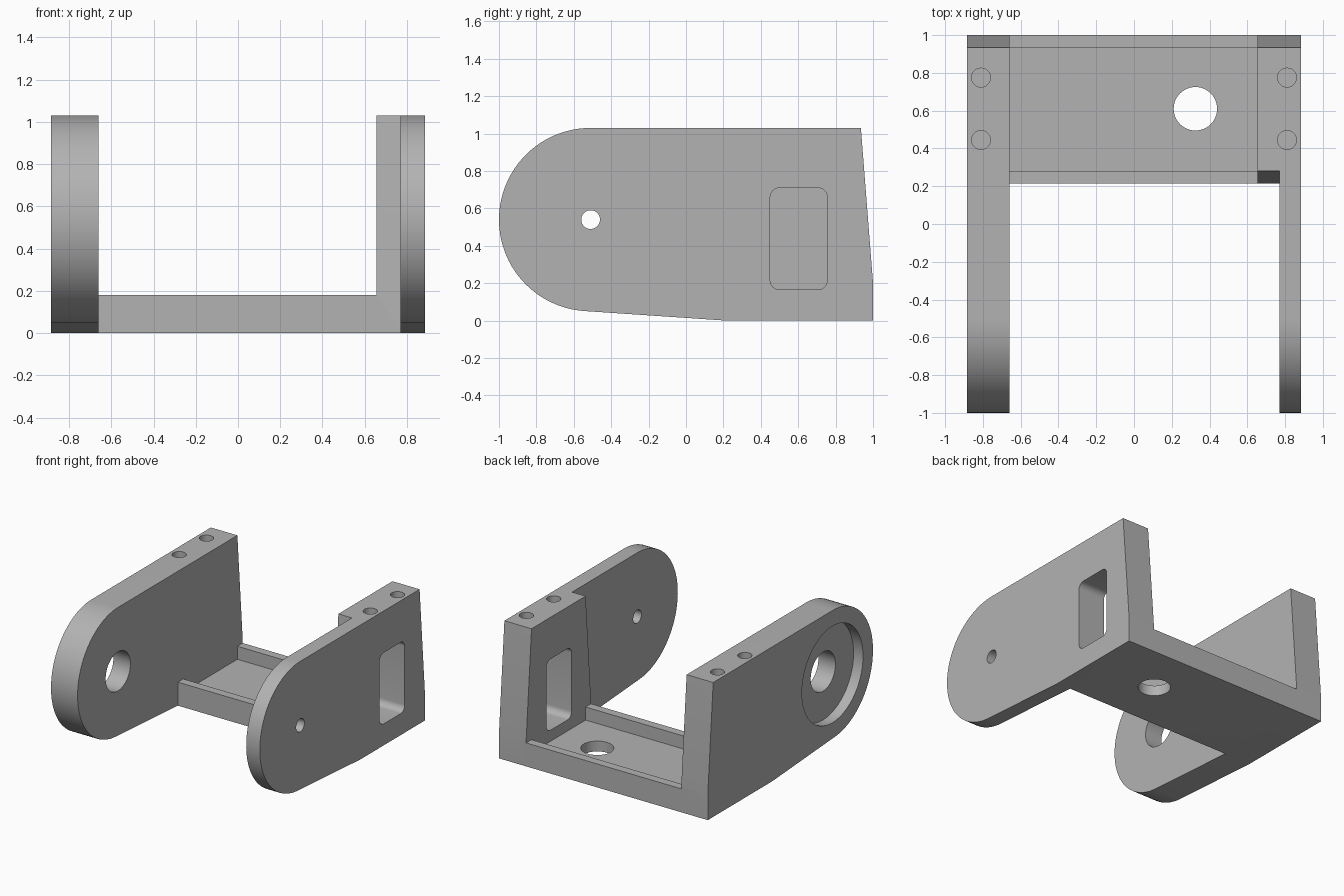
import bpy
import bmesh
from math import sin, cos, radians
from mathutils import Matrix

old = bpy.data.objects.get("Cube")
if old:
    bpy.data.objects.remove(old, do_unlink=True)

grey = bpy.data.materials.new("plain grey")
grey.use_nodes = True
COLOUR = (0.45, 0.45, 0.45, 1)
grey.diffuse_color = COLOUR
grey.node_tree.nodes["Principled BSDF"].inputs["Base Color"].default_value = COLOUR

HALF = 0.885             # half the overall width
TOP, LIP, FLOOR = 1.03, 0.18, 0.08
FRONT, BACK = 0.215, 1.0
LEAN = 0.065             # how far the upright faces lean inwards
PIVOT_Y, PIVOT_Z, ARM_R = -0.51, 0.54, 0.49


def arc(cy, cz, r, start, end, steps):
    angles = [radians(start + (end - start) * i / steps) for i in range(steps + 1)]
    return [(cy + r * cos(a), cz + r * sin(a)) for a in angles]


def finish(bm, name):
    bmesh.ops.recalc_face_normals(bm, faces=bm.faces)
    mesh = bpy.data.meshes.new(name)
    bm.to_mesh(mesh)
    bm.free()
    mesh.materials.append(grey)
    obj = bpy.data.objects.new(name, mesh)
    bpy.context.collection.objects.link(obj)
    return obj


def extrude_x(name, profile, x0, x1):
    """Extrude a (y, z) outline from x0 to x1."""
    bm = bmesh.new()
    face = bm.faces.new([bm.verts.new((x0, y, z)) for y, z in profile])
    new = bmesh.ops.extrude_face_region(bm, geom=[face])["geom"]
    verts = [v for v in new if isinstance(v, bmesh.types.BMVert)]
    bmesh.ops.translate(bm, verts=verts, vec=(x1 - x0, 0, 0))
    return finish(bm, name)


def upright_drill(name, x, y, r, z0, z1):
    bm = bmesh.new()
    bmesh.ops.create_cone(bm, cap_ends=True, segments=48, radius1=r, radius2=r,
                          depth=z1 - z0,
                          matrix=Matrix.Translation((x, y, (z0 + z1) / 2)))
    return finish(bm, name)


def cross_drill(name, r, x0, x1):
    return extrude_x(name, arc(PIVOT_Y, PIVOT_Z, r, 0, 354, 59), x0, x1)


# Side plates with a rounded front end
side = arc(PIVOT_Y, PIVOT_Z, ARM_R, 90, 266, 48)
side += [(FRONT, 0), (BACK, 0), (BACK, 0.2), (BACK - LEAN, TOP)]
bracket = extrude_x("bracket", side, -HALF, -0.66)
thin_arm = extrude_x("thin_arm", side, 0.77, HALF)

# Leaning block that thickens the rear of the thin arm
block = [(FRONT, 0), (BACK, 0), (BACK, 0.2), (BACK - LEAN, TOP),
         (FRONT + LEAN, TOP), (FRONT, 0.2)]
mount_block = extrude_x("mount_block", block, 0.655, 0.77)

# Base tray with a lip along its front and back
tray = [(FRONT, 0), (BACK, 0), (BACK, LIP), (BACK - LEAN, LIP),
        (BACK - LEAN, FLOOR), (FRONT + LEAN, FLOOR), (FRONT + LEAN, LIP), (FRONT, LIP)]
base_tray = extrude_x("base_tray", tray, -0.66, 0.655)

# Rounded window through the block and thin arm
R = 0.05
window = []
for i, (cy, cz) in enumerate([(0.705, 0.66), (0.5, 0.66), (0.5, 0.215), (0.705, 0.215)]):
    window += arc(cy, cz, R, 90 * i, 90 * i + 90, 8)

# Cutters: window, pivot holes, bearing recess, floor hole and screw holes
cutters = [
    extrude_x("window_cutter", window, 0.6, 1),
    cross_drill("small_pivot_cutter", 0.05, 0.7, 1),
    cross_drill("large_pivot_cutter", 0.15, -1, -0.6),
    cross_drill("bearing_recess_cutter", 0.37, -1, -HALF + 0.08),
    upright_drill("floor_hole_cutter", 0.325, 0.61, 0.115, -0.1, 0.15),
]
for x in (-0.81, 0.81):
    for y in (0.445, 0.775):
        cutters.append(upright_drill("screw_hole_cutter", x, y, 0.05, TOP - 0.25, TOP + 0.1))

# Join the parts, cut the holes, then bake the result
tools = [(o, "UNION") for o in (base_tray, mount_block, thin_arm)]
tools += [(o, "DIFFERENCE") for o in cutters]
for tool, operation in tools:
    mod = bracket.modifiers.new(tool.name, "BOOLEAN")
    mod.operation = operation
    mod.solver = "EXACT"
    mod.object = tool
    tool.hide_render = True
graph = bpy.context.evaluated_depsgraph_get()
baked = bpy.data.meshes.new_from_object(bracket.evaluated_get(graph))
bracket.modifiers.clear()
bracket.data = baked
baked.materials.clear()
baked.materials.append(grey)
for tool, _ in tools:
    bpy.data.objects.remove(tool, do_unlink=True)

# Smooth the curved walls and keep the corners sharp
bpy.ops.object.select_all(action="DESELECT")
bracket.select_set(True)
bpy.context.view_layer.objects.active = bracket
bpy.ops.object.shade_smooth_by_angle(angle=radians(30))
